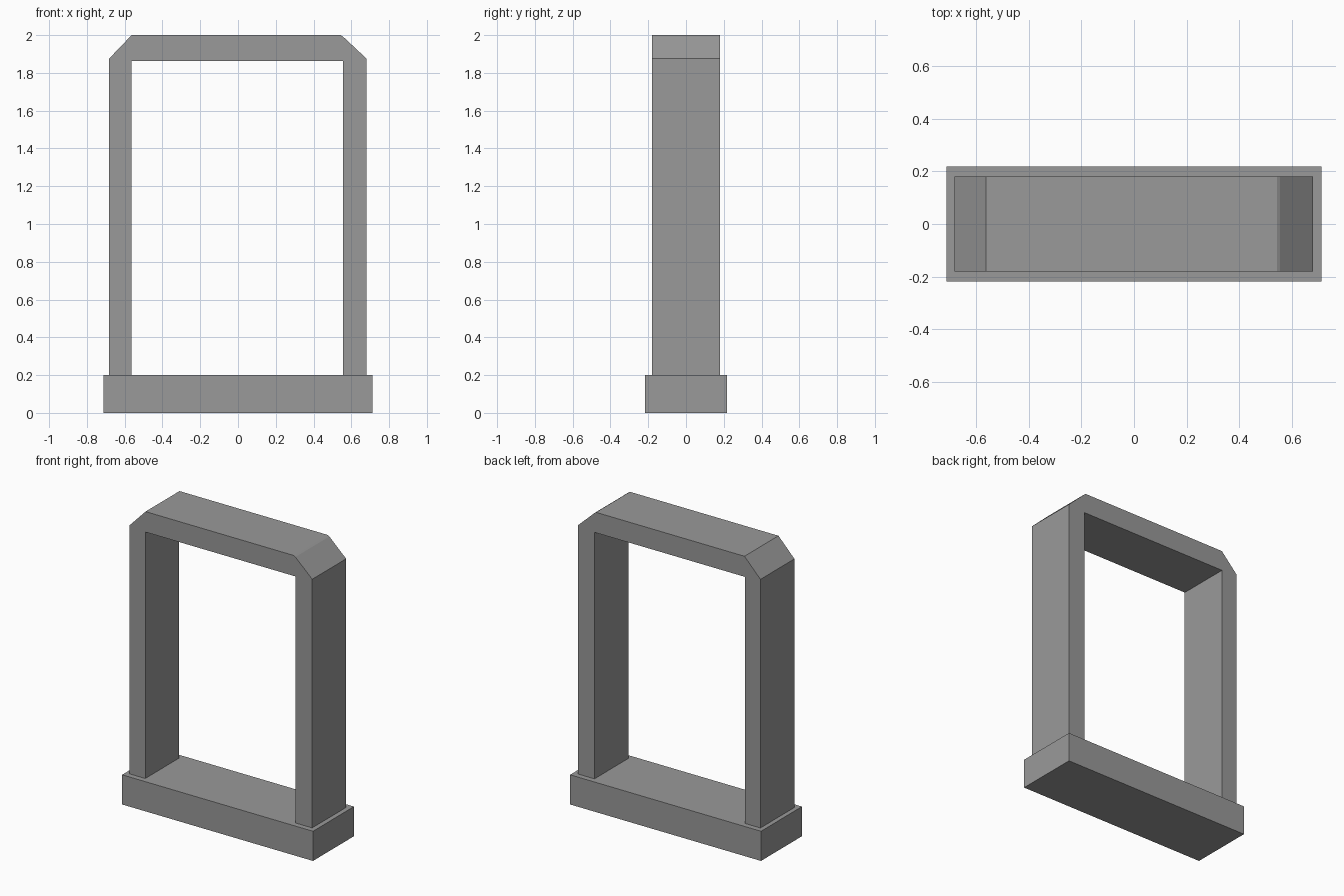
import bpy
import bmesh

cube = bpy.data.objects.get("Cube")
if cube:
    bpy.data.objects.remove(cube, do_unlink=True)

stone = bpy.data.materials.new("stone_grey")
stone.use_nodes = True
GREY = (0.32, 0.32, 0.32, 1.0)
stone.diffuse_color = GREY
stone.node_tree.nodes["Principled BSDF"].inputs["Base Color"].default_value = GREY


def extrude_profile(name, outline, half_depth):
    """Extrude a closed x-z outline symmetrically along y."""
    bm = bmesh.new()
    face = bm.faces.new([bm.verts.new((x, -half_depth, z)) for x, z in outline])
    grown = bmesh.ops.extrude_face_region(bm, geom=[face], use_keep_orig=True)
    moved = [v for v in grown["geom"] if isinstance(v, bmesh.types.BMVert)]
    bmesh.ops.translate(bm, verts=moved, vec=(0, 2 * half_depth, 0))
    bmesh.ops.recalc_face_normals(bm, faces=bm.faces)
    mesh = bpy.data.meshes.new(name)
    bm.to_mesh(mesh)
    bm.free()
    mesh.materials.append(stone)
    obj = bpy.data.objects.new(name, mesh)
    bpy.context.collection.objects.link(obj)
    return obj


BASE_TOP = 0.2

# Plinth under both legs
extrude_profile("base", [(-0.712, 0), (0.712, 0), (0.712, BASE_TOP), (-0.712, BASE_TOP)], 0.218)

# Legs and lintel as one frame with chamfered upper corners
outer = [(0.68, BASE_TOP), (0.68, 1.876), (0.555, 1.993), (0.543, 2.0),
         (-0.563, 2.0), (-0.682, 1.876), (-0.682, BASE_TOP)]
inner = [(-0.565, BASE_TOP), (-0.565, 1.862), (0.556, 1.862), (0.556, BASE_TOP)]
extrude_profile("arch_frame", outer + inner, 0.181)
